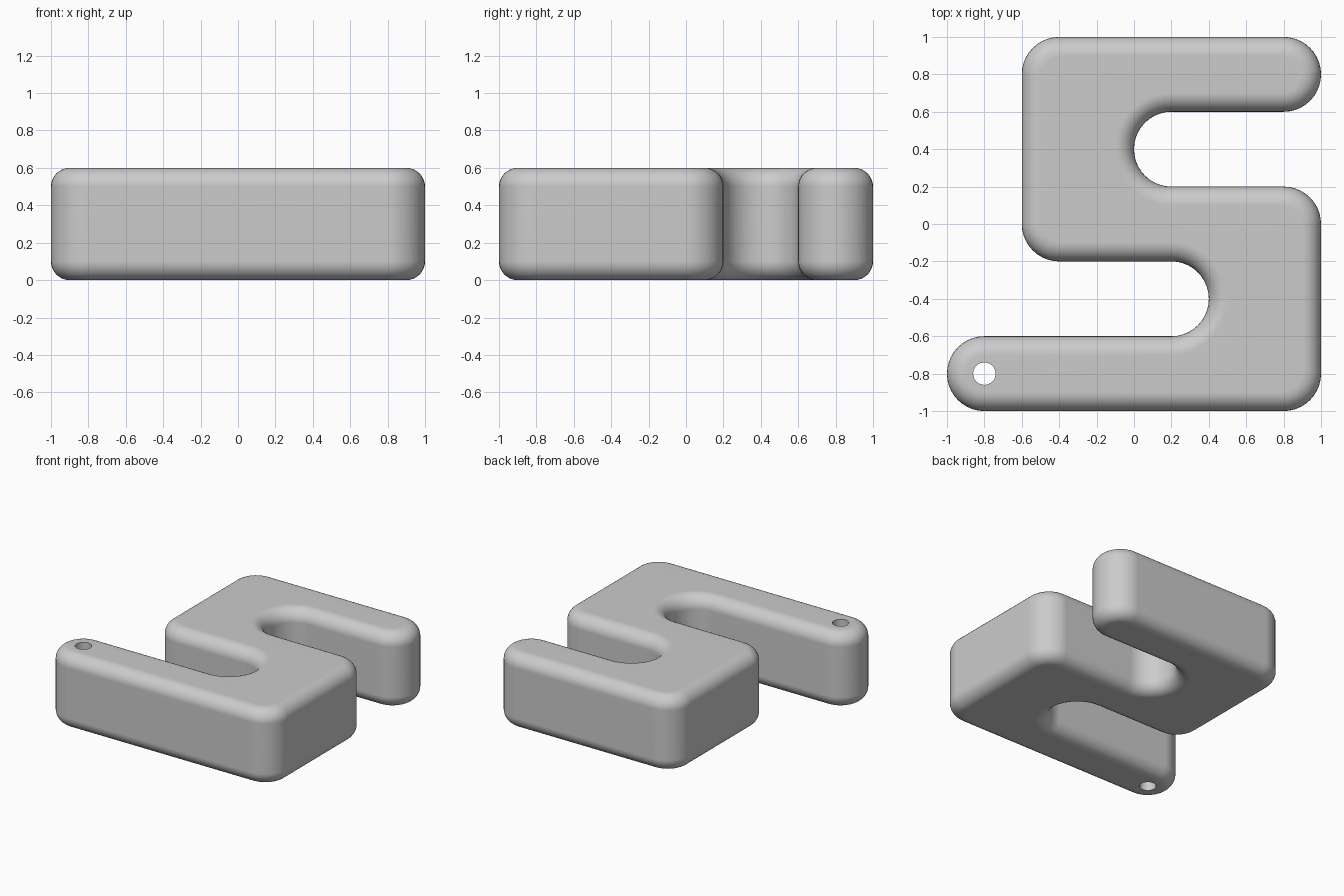
import bpy
import bmesh
from math import sin, cos, radians, pi

if "Cube" in bpy.data.objects:
    bpy.data.objects.remove(bpy.data.objects["Cube"])

HEIGHT, CORNER, EDGE = 0.6, 0.2, 0.1
STEPS = 8        # segments in the rounded top and bottom edges
# Corner arcs of the outline: centre x, centre y, start angle, end angle
ARCS = [(-.8, -.8, 90, 270), (.8, -.8, 270, 360), (.8, 0, 0, 90),
        (.2, .4, 270, 90), (.8, .8, -90, 90), (-.4, .8, 90, 180),
        (-.4, 0, 180, 270), (.2, -.4, 90, -90)]


def outline(inset):
    """Outline shrunk by inset: outer corners tighten, inner corners widen."""
    pts = []
    for cx, cy, a0, a1 in ARCS:
        r = CORNER - inset if a1 > a0 else CORNER + inset
        n = abs(a1 - a0) // 9
        for i in range(n + 1):
            a = radians(a0 + (a1 - a0) * i / n)
            pts.append((cx + r * cos(a), cy + r * sin(a)))
    return pts


def ring(bm, pts, z):
    return [bm.verts.new((x, y, z)) for x, y in pts]


def bridge(bm, a, b):
    for i in range(len(a)):
        j = (i + 1) % len(a)
        bm.faces.new((a[i], a[j], b[j], b[i]))


def loop_edges(bm, loop):
    return [bm.edges.get((loop[i - 1], loop[i])) for i in range(len(loop))]


bm = bmesh.new()

# Rounded outer wall
levels = []
for i in range(STEPS + 1):
    a = pi / 2 * i / STEPS
    levels.append((EDGE * (1 - sin(a)), EDGE * (1 - cos(a))))
levels += [(d, HEIGHT - z) for d, z in reversed(levels)]
rings = [ring(bm, outline(d), z) for d, z in levels]
for lower, upper in zip(rings, rings[1:]):
    bridge(bm, lower, upper)

# Round hole through the end of the front arm
circle = [(-.8 + .06 * cos(2 * pi * i / 32), -.8 + .06 * sin(2 * pi * i / 32))
          for i in range(32)]
hole_bottom, hole_top = ring(bm, circle, 0), ring(bm, circle, HEIGHT)
bridge(bm, hole_top, hole_bottom)

# Flat top and bottom around the hole
for outer, hole in ((rings[0], hole_bottom), (rings[-1], hole_top)):
    bmesh.ops.triangle_fill(bm, use_beauty=True,
                            edges=loop_edges(bm, outer) + loop_edges(bm, hole))
bmesh.ops.recalc_face_normals(bm, faces=bm.faces)

mesh = bpy.data.meshes.new("winding_body")
bm.to_mesh(mesh)
bm.free()
body = bpy.data.objects.new("winding_body", mesh)
bpy.context.collection.objects.link(body)

grey = bpy.data.materials.new("light grey")
grey.diffuse_color = (0.6, 0.6, 0.6, 1)
grey.use_nodes = True
grey.node_tree.nodes["Principled BSDF"].inputs["Base Color"].default_value = grey.diffuse_color
mesh.materials.append(grey)

# Smooth curves, crisp hole rim, level flats
bpy.context.view_layer.objects.active = body
body.select_set(True)
bpy.ops.object.shade_smooth_by_angle(angle=radians(40))
weighted = body.modifiers.new("level_flats", 'WEIGHTED_NORMAL')
weighted.keep_sharp = True
